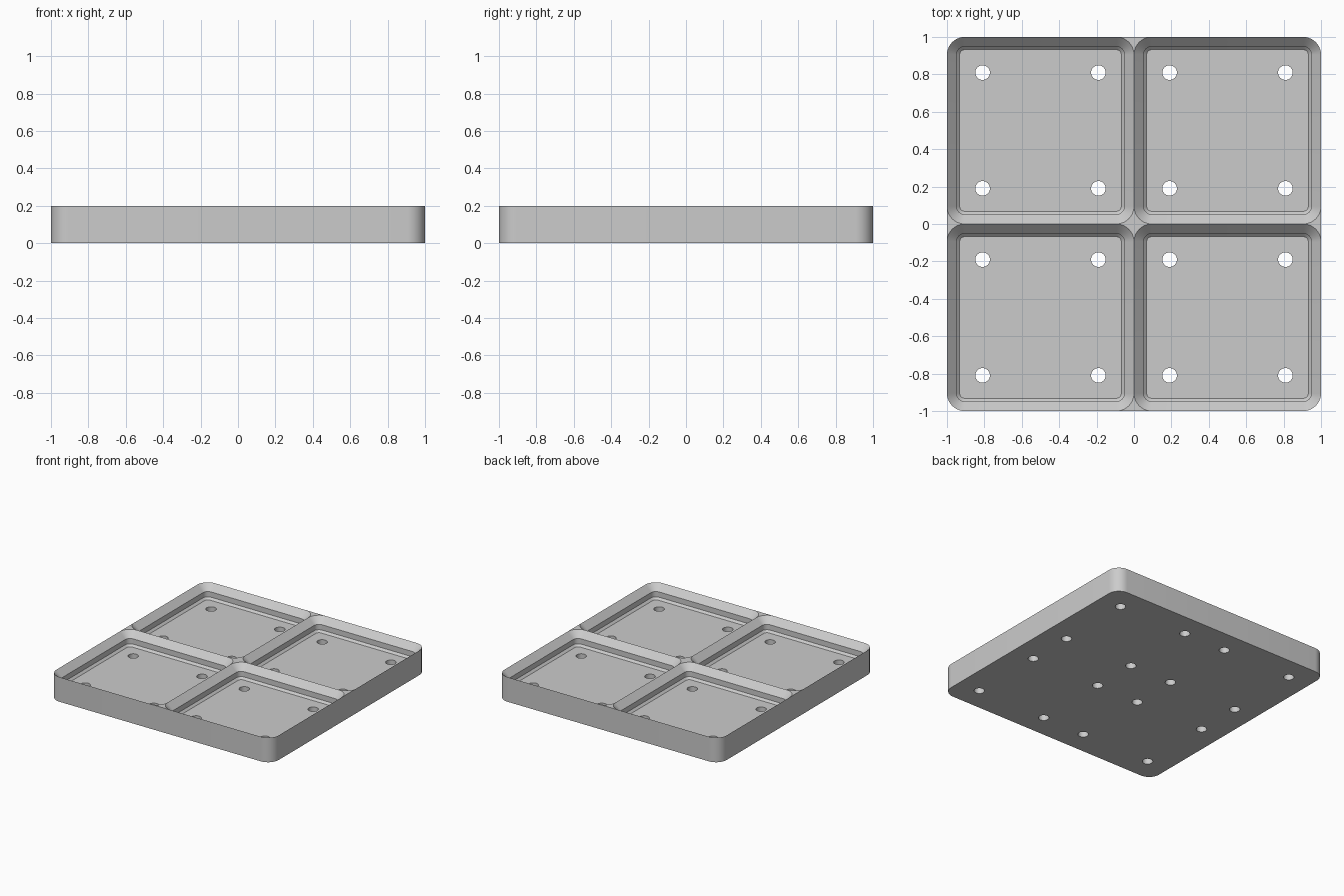
import bpy, bmesh
from math import sin, cos, radians

if "Cube" in bpy.data.objects:
    bpy.data.objects.remove(bpy.data.objects["Cube"])

H = 0.2          # total height
R = 0.0952       # corner radius of tray and cells
ARC = 10         # segments per rounded corner
HOLE_R = 0.039
HOLE_OFF = 0.3095
# cell profile: inset from cell edge, height
PROFILE = [(0, H), (0.0512, H - 0.0512), (0.0512, H - 0.094), (0.0679, H - 0.1107)]
FLOOR = PROFILE[-1][1]

bm = bmesh.new()


def arc(cx, cy, r, a0, a1, n=ARC):
    return [(cx + r * cos(radians(a0 + (a1 - a0) * i / n)),
             cy + r * sin(radians(a0 + (a1 - a0) * i / n))) for i in range(n + 1)]


def turn(points, k):
    """Rotate 2D points by k quarter turns."""
    for _ in range(k):
        points = [(-y, x) for x, y in points]
    return points


def rounded(cx, cy, half, r):
    pts = []
    for k in range(4):
        pts += turn(arc(half - r, half - r, r, 0, 90), k)
    return [(x + cx, y + cy) for x, y in pts]


def circle(cx, cy):
    return arc(cx, cy, HOLE_R, 0, 360, 32)[:-1]


def loft(rings):
    """Join (points, z) rings with quads."""
    rows = [[bm.verts.new((x, y, z)) for x, y in pts] for pts, z in rings]
    for a, b in zip(rows, rows[1:]):
        for i in range(len(a)):
            j = (i + 1) % len(a)
            bm.faces.new((a[i], a[j], b[j], b[i]))


def cap(loops, z):
    """Fill a flat outline, with any further loops as holes."""
    edges = []
    for pts in loops:
        vs = [bm.verts.new((x, y, z)) for x, y in pts]
        edges += [bm.edges.new((vs[i - 1], vs[i])) for i in range(len(vs))]
    bmesh.ops.triangle_fill(bm, use_beauty=True, use_dissolve=False,
                            edges=edges, normal=(0, 0, 1))


# Outer wall
outline = []
for k in range(4):
    outline += turn(arc(1 - R, 1 - R, R, 0, 90) + [(R, 1), (-R, 1)], k)
loft([(outline, 0), (outline, H)])

# Four stepped cells with floors and screw holes
all_holes = []
for cx in (-0.5, 0.5):
    for cy in (-0.5, 0.5):
        rings = [(rounded(cx, cy, 0.5 - d, R - d), z) for d, z in PROFILE]
        loft(rings)
        holes = [circle(cx + sx * HOLE_OFF, cy + sy * HOLE_OFF)
                 for sx in (-1, 1) for sy in (-1, 1)]
        cap([rings[-1][0]] + holes, FLOOR)
        for h in holes:
            loft([(h, 0), (h, FLOOR)])
        all_holes += holes

# Underside
cap([outline] + all_holes, 0)

# Flat star in the middle and flat triangles at the edge middles
star = []
for k in range(4):
    star += turn(arc(R, R, R, 270, 180)[:-1], k)
cap([star], H)
tri = arc(-R, 1 - R, R, 0, 90)[::-1] + arc(R, 1 - R, R, 180, 90)[1:]
for k in range(4):
    cap([turn(tri, k)], H)

bmesh.ops.remove_doubles(bm, verts=bm.verts[:], dist=0.0002)
bmesh.ops.recalc_face_normals(bm, faces=bm.faces[:])

mesh = bpy.data.meshes.new("grid_tray")
bm.to_mesh(mesh)
bm.free()
tray = bpy.data.objects.new("grid_tray", mesh)
bpy.context.collection.objects.link(tray)

grey = bpy.data.materials.new("light_grey")
grey.diffuse_color = (0.6, 0.6, 0.6, 1)
grey.use_nodes = True
grey.node_tree.nodes["Principled BSDF"].inputs["Base Color"].default_value = grey.diffuse_color
mesh.materials.append(grey)

bpy.context.view_layer.objects.active = tray
tray.select_set(True)
bpy.ops.object.shade_smooth_by_angle(angle=radians(30))
